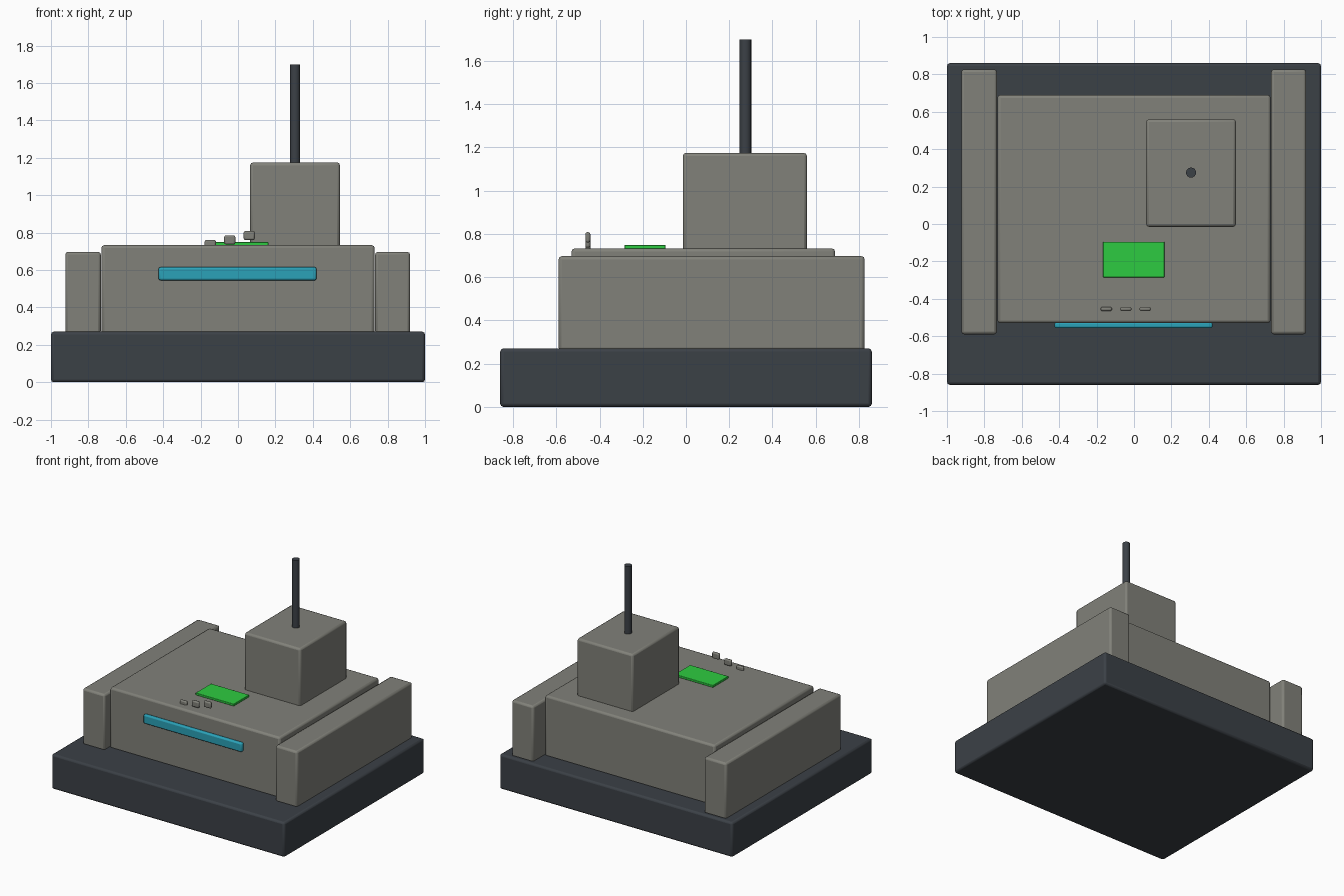
import bpy, bmesh
from mathutils import Matrix

if "Cube" in bpy.data.objects:
    bpy.data.objects.remove(bpy.data.objects["Cube"])


def material(name, rgb):
    m = bpy.data.materials.new(name)
    m.diffuse_color = (*rgb, 1)
    m.use_nodes = True
    m.node_tree.nodes["Principled BSDF"].inputs["Base Color"].default_value = m.diffuse_color
    return m


GREY = material("warm_grey", (0.22, 0.22, 0.193))
DARK = material("dark_slate", (0.044, 0.052, 0.062))
GREEN = material("screen_green", (0.027, 0.60, 0.052))
TEAL = material("teal", (0.024, 0.36, 0.48))


def finish(name, bm, mat, bevel):
    me = bpy.data.meshes.new(name)
    bm.to_mesh(me)
    bm.free()
    me.materials.append(mat)
    ob = bpy.data.objects.new(name, me)
    bpy.context.collection.objects.link(ob)
    if bevel:
        mod = ob.modifiers.new("soft_edges", 'BEVEL')
        mod.width = bevel
        mod.segments = 2
        mod.limit_method = 'ANGLE'
    bpy.ops.object.select_all(action='DESELECT')
    ob.select_set(True)
    bpy.context.view_layer.objects.active = ob
    bpy.ops.object.shade_smooth_by_angle()
    return ob


def box(name, x, y, z, mat, bevel):
    """Bevelled box from (min, max) ranges along each axis."""
    bm = bmesh.new()
    centre = [sum(r) / 2 for r in (x, y, z)]
    size = [r[1] - r[0] for r in (x, y, z)]
    bmesh.ops.create_cube(bm, size=1, matrix=Matrix.Translation(centre) @ Matrix.Diagonal((*size, 1)))
    return finish(name, bm, mat, bevel)


# Base slab and main body
box("base", (-1, 1), (-0.86, 0.86), (0, 0.27), DARK, 0.015)
box("main_body", (-0.73, 0.73), (-0.53, 0.69), (0.26, 0.733), GREY, 0.015)

# Side blocks
for side, x in (("left", (-0.923, -0.733)), ("right", (0.733, 0.92))):
    box(side + "_side_block", x, (-0.59, 0.827), (0.26, 0.697), GREY, 0.015)

# Tower with antenna
box("tower", (0.065, 0.545), (-0.015, 0.56), (0.72, 1.175), GREY, 0.015)
rod = bmesh.new()
bmesh.ops.create_cone(rod, cap_ends=True, segments=16, radius1=0.027, radius2=0.027, depth=0.54,
                      matrix=Matrix.Translation((0.305, 0.275, 1.43)))
finish("antenna", rod, DARK, 0)

# Screen plate and front light bar
box("screen", (-0.165, 0.163), (-0.285, -0.095), (0.732, 0.749), GREEN, 0.003)
box("light_bar", (-0.425, 0.42), (-0.557, -0.525), (0.545, 0.615), TEAL, 0.01)

# Row of small knobs rising to the right
for i in range(3):
    cx, cz = -0.148 + 0.104 * i, 0.737 + 0.0235 * i
    box(f"knob_{i + 1}", (cx - 0.03, cx + 0.03), (-0.466, -0.443),
        (cz - 0.024, cz + 0.024), GREY, 0.009)
